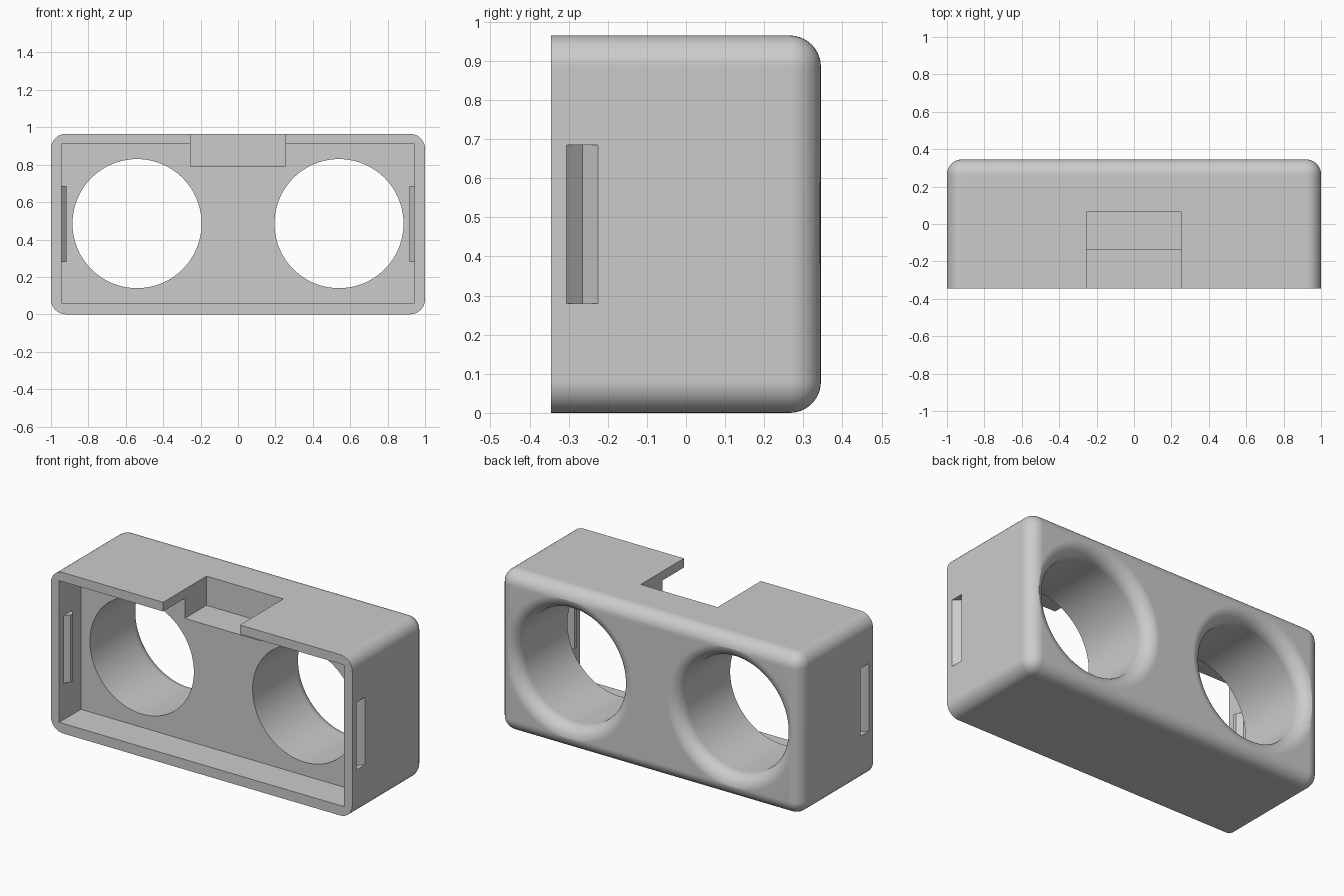
import bpy, bmesh, math
from mathutils import Matrix, Vector

if "Cube" in bpy.data.objects:
    bpy.data.objects.remove(bpy.data.objects["Cube"], do_unlink=True)

# Overall sizes
HALF_D, HEIGHT, ROUND = 0.345, 0.965, 0.08
WALL, CAVITY_Y = 0.055, -0.14
HOLE_X, HOLE_Z, HOLE_R = 0.54, 0.485, 0.345
SLOT_Y, SLOT_LOW, SLOT_HIGH = -0.265, 0.28, 0.685

grey = bpy.data.materials.new("plain grey")
grey.use_nodes = True
grey.diffuse_color = (0.6, 0.6, 0.6, 1)
grey.node_tree.nodes["Principled BSDF"].inputs["Base Color"].default_value = (0.6, 0.6, 0.6, 1)


def make_object(name, bm):
    bmesh.ops.recalc_face_normals(bm, faces=bm.faces)
    mesh = bpy.data.meshes.new(name)
    bm.to_mesh(mesh)
    bm.free()
    mesh.materials.append(grey)
    obj = bpy.data.objects.new(name, mesh)
    bpy.context.collection.objects.link(obj)
    return obj


def box_mesh(low, high):
    bm = bmesh.new()
    low, high = Vector(low), Vector(high)
    size = Matrix.Diagonal((*(high - low), 1))
    bmesh.ops.create_cube(bm, size=1, matrix=Matrix.Translation((low + high) / 2) @ size)
    return bm


def prism(name, outline):
    """Upright prism from an x, y outline, spanning the slot height."""
    bm = bmesh.new()
    face = bm.faces.new([bm.verts.new((x, y, SLOT_LOW)) for x, y in outline])
    new = bmesh.ops.extrude_face_region(bm, geom=[face])["geom"]
    up = (0, 0, SLOT_HIGH - SLOT_LOW)
    bmesh.ops.translate(bm, vec=up, verts=[v for v in new if isinstance(v, bmesh.types.BMVert)])
    return make_object(name, bm)


def flared_hole(name, x):
    """Round cutter whose back end flares to leave a rounded rim."""
    profile = [(HOLE_R, -0.5)]
    for i in range(11):
        a = i / 10 * math.pi / 2
        profile.append((HOLE_R + ROUND * (1 - math.cos(a)), HALF_D - ROUND * (1 - math.sin(a))))
    profile.append((HOLE_R + ROUND, 0.5))
    bm = bmesh.new()
    steps = 96
    rings = []
    for r, y in profile:
        angles = [2 * math.pi * s / steps for s in range(steps)]
        rings.append([bm.verts.new((x + r * math.cos(a), y, HOLE_Z + r * math.sin(a))) for a in angles])
    for a, b in zip(rings, rings[1:]):
        for s in range(steps):
            t = (s + 1) % steps
            bm.faces.new((a[s], a[t], b[t], b[s]))
    bm.faces.new(rings[0])
    bm.faces.new(rings[-1])
    return make_object(name, bm)


def cut(target, cutter):
    mod = target.modifiers.new("cut", "BOOLEAN")
    mod.operation, mod.solver, mod.object = "DIFFERENCE", "EXACT", cutter
    cutter.hide_render = True
    bpy.context.view_layer.objects.active = target
    bpy.ops.object.modifier_apply(modifier=mod.name)
    bpy.data.objects.remove(cutter, do_unlink=True)


# Housing block, rounded everywhere but around the open front
bm = box_mesh((-1, -HALF_D, 0), (1, HALF_D, HEIGHT))
edges = [e for e in bm.edges if any(v.co.y > 0 for v in e.verts)]
bmesh.ops.bevel(bm, geom=edges, offset=ROUND, segments=10, profile=0.5, affect="EDGES")
housing = make_object("housing", bm)

# Shallow front cavity and top notch
cut(housing, make_object("cavity_cutter", box_mesh(
    (WALL - 1, -0.5, 0.06), (1 - WALL, CAVITY_Y, 0.91))))
cut(housing, make_object("notch_cutter", box_mesh(
    (-0.255, -0.5, 0.79), (0.255, 0.065, 1.2))))

# Two round openings, V-shaped side slots and inner clip ridges
for side, label in ((-1, "right"), (1, "left")):
    cut(housing, flared_hole("hole_cutter", side * HOLE_X))
    half = 0.04
    cut(housing, prism("slot_cutter", [
        (side * 1.1, SLOT_Y - half), (side, SLOT_Y - half), (side * 0.96, SLOT_Y),
        (side, SLOT_Y + half), (side * 1.1, SLOT_Y + half)]))
    prism(label + "_clip_ridge", [
        (side * 0.947, SLOT_Y - half), (side * 0.918, SLOT_Y - 0.01),
        (side * 0.918, SLOT_Y + 0.01), (side * 0.947, SLOT_Y + half)])

# Smooth rounded edges, crisp corners
bpy.ops.object.select_all(action="DESELECT")
housing.select_set(True)
bpy.context.view_layer.objects.active = housing
bpy.ops.object.shade_smooth_by_angle(angle=math.radians(30))
normals = housing.modifiers.new("even shading", "WEIGHTED_NORMAL")
normals.keep_sharp = True
